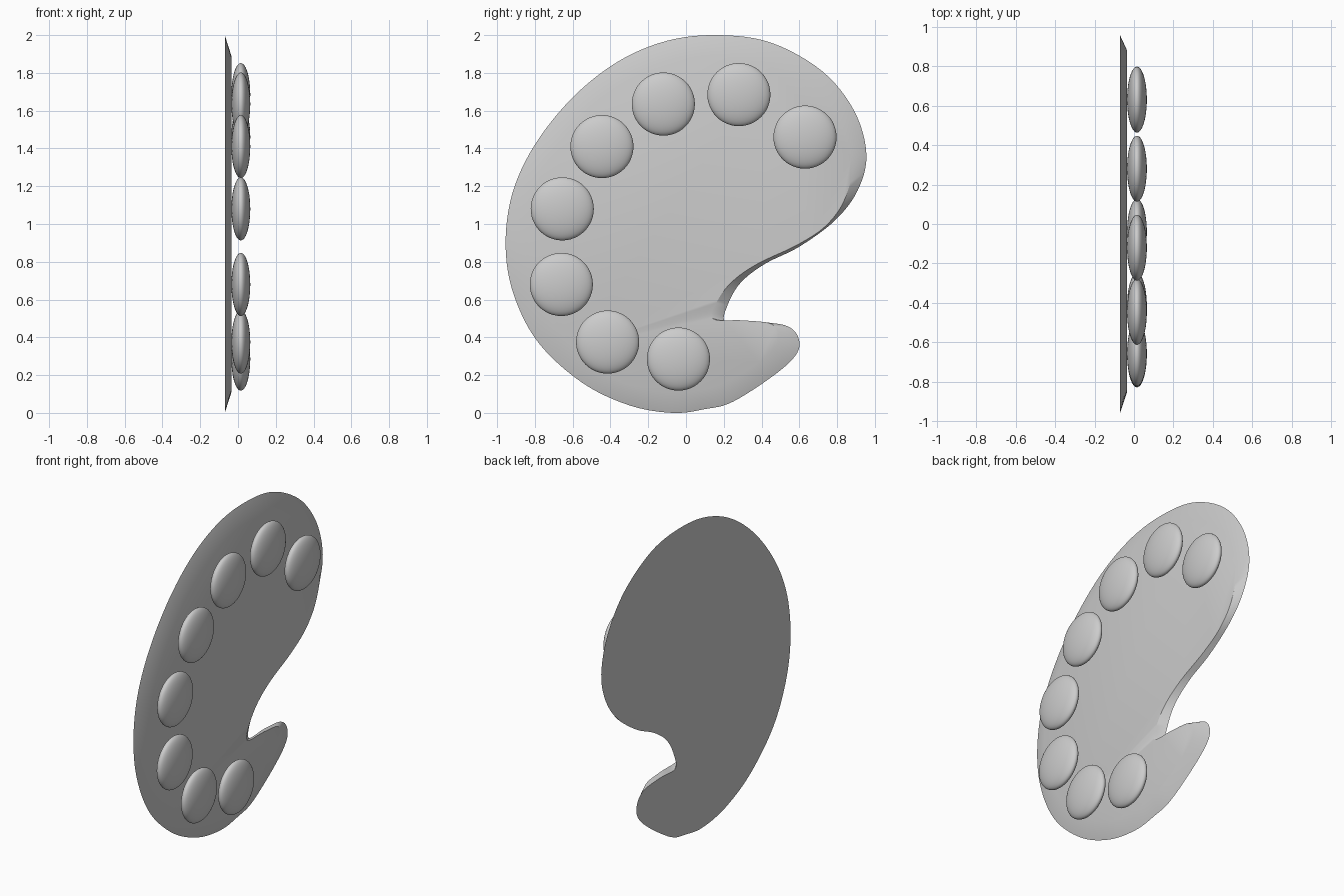
import bpy
import bmesh
import math
from mathutils import Vector

default_cube = bpy.data.objects.get("Cube")
if default_cube:
    bpy.data.objects.remove(default_cube, do_unlink=True)


def make_material(name, color):
    material = bpy.data.materials.new(name)
    material.use_nodes = True
    material.diffuse_color = color
    material.node_tree.nodes["Principled BSDF"].inputs["Base Color"].default_value = color
    return material


grey = make_material("plain grey", (0.6, 0.6, 0.6, 1))


def smooth_loop(points, steps=6):
    """Closed Catmull-Rom curve through the given points."""
    points = [Vector(p) for p in points]
    count = len(points)
    result = []
    for i in range(count):
        before, start, end, after = (points[(i + k) % count] for k in (-1, 0, 1, 2))
        for step in range(steps):
            t = step / steps
            result.append(0.5 * (2 * start + (end - before) * t
                                 + (2 * before - 5 * start + 4 * end - after) * t ** 2
                                 + (3 * start - before - 3 * end + after) * t ** 3))
    return result


def finish_object(bm, name, material):
    """Turn a bmesh into a shaded object with one material."""
    bmesh.ops.recalc_face_normals(bm, faces=bm.faces)
    mesh = bpy.data.meshes.new(name)
    bm.to_mesh(mesh)
    bm.free()
    mesh.materials.append(material)
    obj = bpy.data.objects.new(name, mesh)
    bpy.context.collection.objects.link(obj)
    bpy.ops.object.select_all(action='DESELECT')
    obj.select_set(True)
    bpy.context.view_layer.objects.active = obj
    bpy.ops.object.shade_smooth_by_angle(angle=math.radians(30))
    return obj


# Board outlines as (y, z), clockwise from the top: wide back, narrower paint side
back_outline = [
    (.17, 2), (.45, 1.96), (.72, 1.81), (.89, 1.6), (.955, 1.37), (.91, 1.18),
    (.79, 1.02), (.6, .88), (.42, .79), (.29, .69), (.22, .57), (.21, .48),
    (.36, .48), (.52, .465), (.59, .41), (.59, .32), (.48, .21), (.25, .06),
    (.1, .02), (-.07, 0), (-.3, .04), (-.55, .16), (-.78, .37), (-.91, .62),
    (-.955, .88), (-.92, 1.16), (-.8, 1.42), (-.6, 1.67), (-.36, 1.86), (-.1, 1.97)]
paint_outline = [
    (.15, 1.89), (.4, 1.85), (.63, 1.73), (.81, 1.54), (.878, 1.32), (.84, 1.13),
    (.74, .99), (.59, .89), (.38, .79), (.25, .7), (.17, .6), (.14, .5),
    (.3, .49), (.44, .475), (.485, .43), (.48, .36), (.41, .285), (.22, .16),
    (.08, .12), (-.07, .11), (-.28, .14), (-.48, .25), (-.68, .44), (-.81, .67),
    (-.85, .9), (-.81, 1.15), (-.7, 1.38), (-.53, 1.58), (-.32, 1.75), (-.09, 1.86)]

# Palette board: two caps joined by a sloping rim
BACK_X, PAINT_X = -0.07, -0.035
bm = bmesh.new()
back_ring = [bm.verts.new((BACK_X, p.x, p.y)) for p in smooth_loop(back_outline)]
paint_ring = [bm.verts.new((PAINT_X, p.x, p.y)) for p in smooth_loop(paint_outline)]
bm.faces.new(back_ring)
bm.faces.new(paint_ring)
for i in range(len(back_ring)):
    bm.faces.new((back_ring[i - 1], back_ring[i], paint_ring[i], paint_ring[i - 1]))
finish_object(bm, "palette_board", grey)

# Paint blobs: flattened balls resting on the board
BLOB_RADIUS, BLOB_HALF_DEPTH = 0.167, 0.05
blob_centers = [(.63, 1.46), (.28, 1.685), (-.12, 1.635), (-.445, 1.41),
                (-.655, 1.08), (-.66, .68), (-.415, .375), (-.04, .285)]
for number, (y, z) in enumerate(blob_centers, start=1):
    bm = bmesh.new()
    bmesh.ops.create_uvsphere(bm, u_segments=48, v_segments=24, radius=BLOB_RADIUS)
    bmesh.ops.scale(bm, vec=(BLOB_HALF_DEPTH / BLOB_RADIUS, 1, 1), verts=bm.verts)
    blob = finish_object(bm, f"paint_blob_{number}", grey)
    blob.location = (PAINT_X + BLOB_HALF_DEPTH, y, z)
